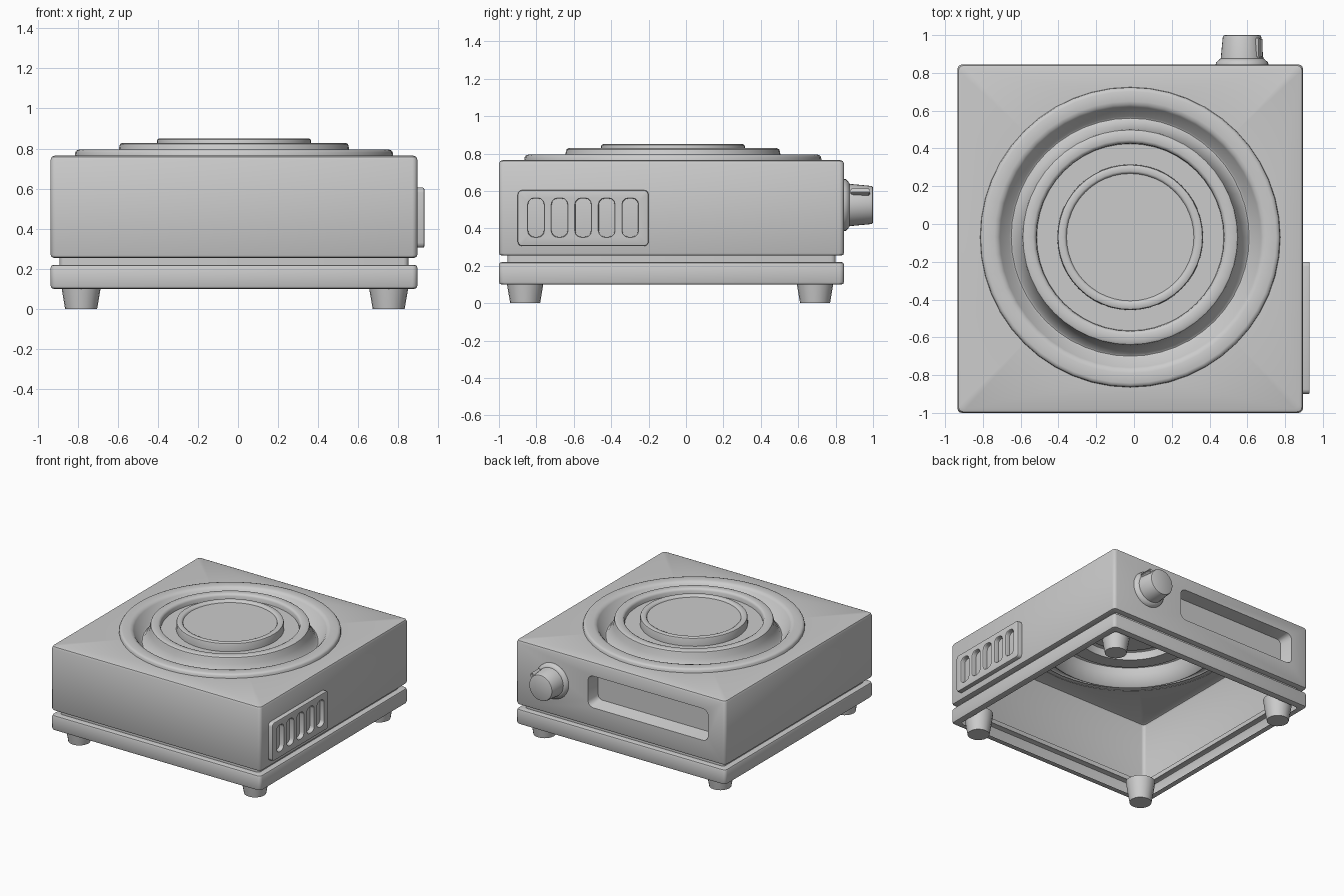
import bpy, bmesh
from math import sin, cos, pi, radians
from mathutils import Matrix, Vector

if "Cube" in bpy.data.objects:
    bpy.data.objects.remove(bpy.data.objects["Cube"])


def finish(name, bm, angle=40, recalc=True):
    if recalc:
        bmesh.ops.recalc_face_normals(bm, faces=bm.faces[:])
    me = bpy.data.meshes.new(name)
    bm.to_mesh(me)
    bm.free()
    ob = bpy.data.objects.new(name, me)
    bpy.context.collection.objects.link(ob)
    bpy.ops.object.select_all(action='DESELECT')
    ob.select_set(True)
    bpy.context.view_layer.objects.active = ob
    bpy.ops.object.shade_smooth_by_angle(angle=radians(angle))
    return ob


def round_rect(x0, x1, y0, y1, r, n=3):
    """2D outline of a rounded rectangle, counter-clockwise."""
    centres = [(x1 - r, y1 - r), (x0 + r, y1 - r), (x0 + r, y0 + r), (x1 - r, y0 + r)]
    return [(cx + r * cos(pi / 2 * (k + i / n)), cy + r * sin(pi / 2 * (k + i / n)))
            for k, (cx, cy) in enumerate(centres) for i in range(n + 1)]


def loop(bm, pts):
    """Closed loop of verts and edges."""
    vs = [bm.verts.new(p) for p in pts]
    es = [bm.edges.new((vs[i - 1], vs[i])) for i in range(len(vs))]
    return vs, es


def bridge(bm, a, b):
    n = len(a)
    return [bm.faces.new((a[i - 1], a[i], b[i], b[i - 1])) for i in range(n)]


def lathe(name, profile, centre, n=48, rot=None, angle=40):
    bm = bmesh.new()
    prev = None
    for r, z in profile:
        vs = [bm.verts.new((r * cos(2 * pi * i / n), r * sin(2 * pi * i / n), z)) for i in range(n)]
        if prev:
            bridge(bm, prev, vs)
        else:
            first = vs
        prev = vs
    bm.faces.new(prev)
    if rot:
        bm.transform(rot)
    bm.transform(Matrix.Translation(centre))
    return finish(name, bm, angle, recalc=False)


X0, X1, Y0, Y1 = -0.935, 0.895, -1.0, 0.845
CX, CY = -0.02, -0.07

# housing: open-bottomed shell with base band, neck groove and rounded top
bm = bmesh.new()
profile = [(.05, .10), (.015, .10), (.004, .104), (0, .115), (0, .205), (.004, .216), (.015, .22),
           (.045, .22), (.045, .255), (.015, .255), (.004, .259), (0, .27),
           (0, .745), (.006, .759), (.02, .765)]
prev = None
back = None
for d, z in profile:
    outline = round_rect(X0 + d, X1 - d, Y0 + d, Y1 - d, .025)
    vs, es = loop(bm, [(x, y, z) for x, y in outline])
    if prev:
        faces = bridge(bm, prev, vs)
        if z == .745:
            back = max(faces, key=lambda f: f.calc_center_median().y)
    prev = vs

# top plate with round opening for the dish
_, hole = loop(bm, [(CX + .76 * cos(2 * pi * i / 48), CY + .76 * sin(2 * pi * i / 48), .765)
                    for i in range(48)])
bmesh.ops.triangle_fill(bm, use_beauty=True, edges=es + hole, normal=(0, 0, 1))

# recessed window in the control side
wall_edges = list(back.edges)
bmesh.ops.delete(bm, geom=[back], context='FACES_ONLY')
rim, rim_e = loop(bm, [(x, Y1, z) for x, z in round_rect(-.785, .265, .405, .655, .045)])
bmesh.ops.triangle_fill(bm, use_beauty=True, edges=wall_edges + rim_e, normal=(0, 1, 0))
inner = [bm.verts.new((x, Y1 - .10, z)) for x, z in round_rect(-.765, .245, .43, .64, .035)]
bridge(bm, rim, inner)
bm.faces.new(inner)
finish("housing", bm)

# burner dish with groove, two raised rings and centre plate
lathe("burner_dish",
      [(.795, .762), (.792, .782), (.785, .791), (.772, .795), (.72, .795), (.702, .79), (.69, .778),
       (.64, .695), (.63, .69), (.62, .695), (.578, .775), (.572, .812), (.568, .823), (.556, .829),
       (.515, .829), (.503, .823), (.498, .812), (.495, .785), (.386, .785), (.385, .838),
       (.382, .846), (.374, .85), (.35, .85), (.342, .846), (.337, .836)], (CX, CY, 0))

# feet
for fx, sx in ((-.783, "left"), (.752, "right")):
    for fy, sy in ((-.86, "front"), (.69, "back")):
        lathe(f"{sy}_{sx}_foot", [(.107, .17), (.097, .10), (.08, 0)][::-1][::-1],
              (fx, fy, 0), 20)

# knob with flared collar and pointer rib
KX, KZ = .572, .525
to_back = Matrix.Rotation(-pi / 2, 4, 'X')
lathe("knob_collar", [(.14, -.005), (.138, .01), (.125, .022), (.115, .03)],
      (KX, Y1, KZ), 32, to_back)
lathe("knob", [(.114, .02), (.102, .145), (.099, .152), (.092, .155)],
      (KX, Y1, KZ), 32, to_back)
bm = bmesh.new()
bmesh.ops.create_cube(bm, size=1, matrix=Matrix.Diagonal((.05, .105, .032, 1)))
bmesh.ops.bevel(bm, geom=bm.edges[:], offset=.006, segments=2, affect='EDGES')
bm.transform(Matrix.Translation((KX, Y1 + .087, KZ)) @ Matrix.Rotation(radians(-38), 4, 'Y')
             @ Matrix.Translation((.103, 0, 0)))
finish("knob_pointer", bm)

# vent grille: bevelled plate with five rounded slots
bm = bmesh.new()
XF, BV = .93, .008


def wall(y0, y1, z0, z1, r, grow):
    """Wall from the body out to a small bevel; returns front edges."""
    prev = None
    for x, g in ((X1 - .005, 0), (XF - BV, 0), (XF - .002, .3 * BV), (XF, BV)):
        g *= grow
        vs, es = loop(bm, [(x, y, z) for y, z in
                           round_rect(y0 - g, y1 + g, z0 - g, z1 + g, r + g)])
        if prev:
            bridge(bm, prev, vs)
        prev = vs
    return es


edges = wall(-.90, -.20, .305, .605, .025, -1)
for i in range(5):
    y = -.802 + i * .126
    edges += wall(y - .042, y + .042, .355, .56, .032, .4)
bmesh.ops.triangle_fill(bm, use_beauty=True, edges=edges, normal=(1, 0, 0))
finish("vent_grille", bm)
